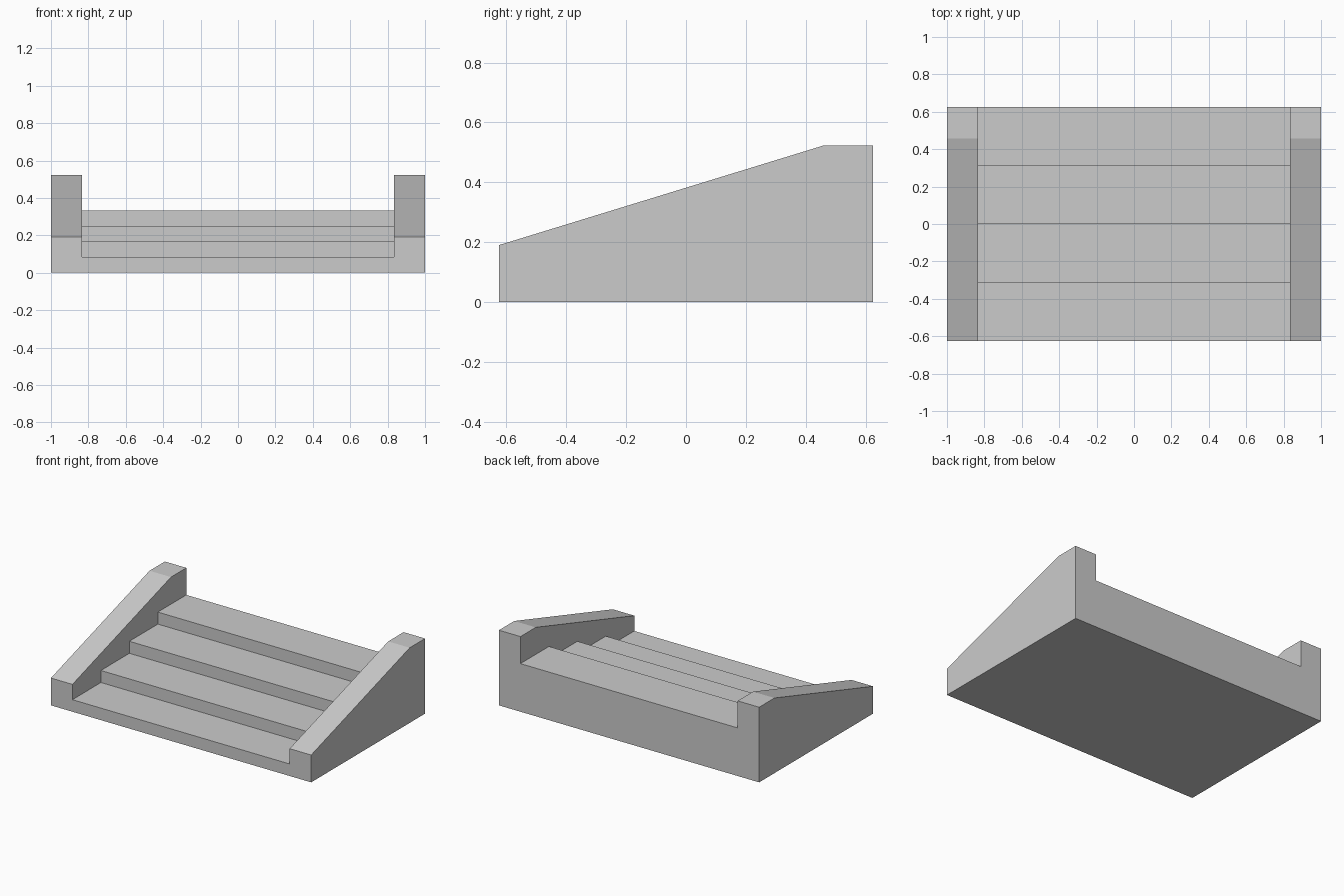
import bpy
import bmesh

if "Cube" in bpy.data.objects:
    bpy.data.objects.remove(bpy.data.objects["Cube"], do_unlink=True)

# Overall sizes
HALF_WIDTH = 1.0
HALF_DEPTH = 0.625
INNER = 0.835
STEPS = 4
RISE = 0.0835
TREAD = 2 * HALF_DEPTH / STEPS

# Single stone colour
stone = bpy.data.materials.new("grey_stone")
stone.use_nodes = True
colour = (0.6, 0.6, 0.6, 1)
stone.diffuse_color = colour
stone.node_tree.nodes["Principled BSDF"].inputs["Base Color"].default_value = colour


def extrude_profile(name, profile, x_start, x_end):
    """Extrude a closed (y, z) outline along x into a solid."""
    bm = bmesh.new()
    face = bm.faces.new([bm.verts.new((x_start, y, z)) for y, z in profile])
    grown = bmesh.ops.extrude_face_region(bm, geom=[face])
    moved = [g for g in grown["geom"] if isinstance(g, bmesh.types.BMVert)]
    bmesh.ops.translate(bm, verts=moved, vec=(x_end - x_start, 0, 0))
    bmesh.ops.recalc_face_normals(bm, faces=bm.faces)
    mesh = bpy.data.meshes.new(name)
    bm.to_mesh(mesh)
    bm.free()
    mesh.materials.append(stone)
    obj = bpy.data.objects.new(name, mesh)
    bpy.context.collection.objects.link(obj)
    return obj


# Flight of steps, rising toward the back
stairs = [(-HALF_DEPTH, 0)]
for i in range(STEPS):
    z = (i + 1) * RISE
    stairs += [(-HALF_DEPTH + i * TREAD, z), (-HALF_DEPTH + (i + 1) * TREAD, z)]
stairs.append((HALF_DEPTH, 0))
extrude_profile("steps", stairs, -INNER, INNER)

# Sloped side walls with a level top at the back
wall = [(-HALF_DEPTH, 0), (-HALF_DEPTH, 0.19), (0.457, 0.522),
        (HALF_DEPTH, 0.522), (HALF_DEPTH, 0)]
for name, side in (("left_wall", 1), ("right_wall", -1)):
    extrude_profile(name, wall, side * INNER, side * HALF_WIDTH)
